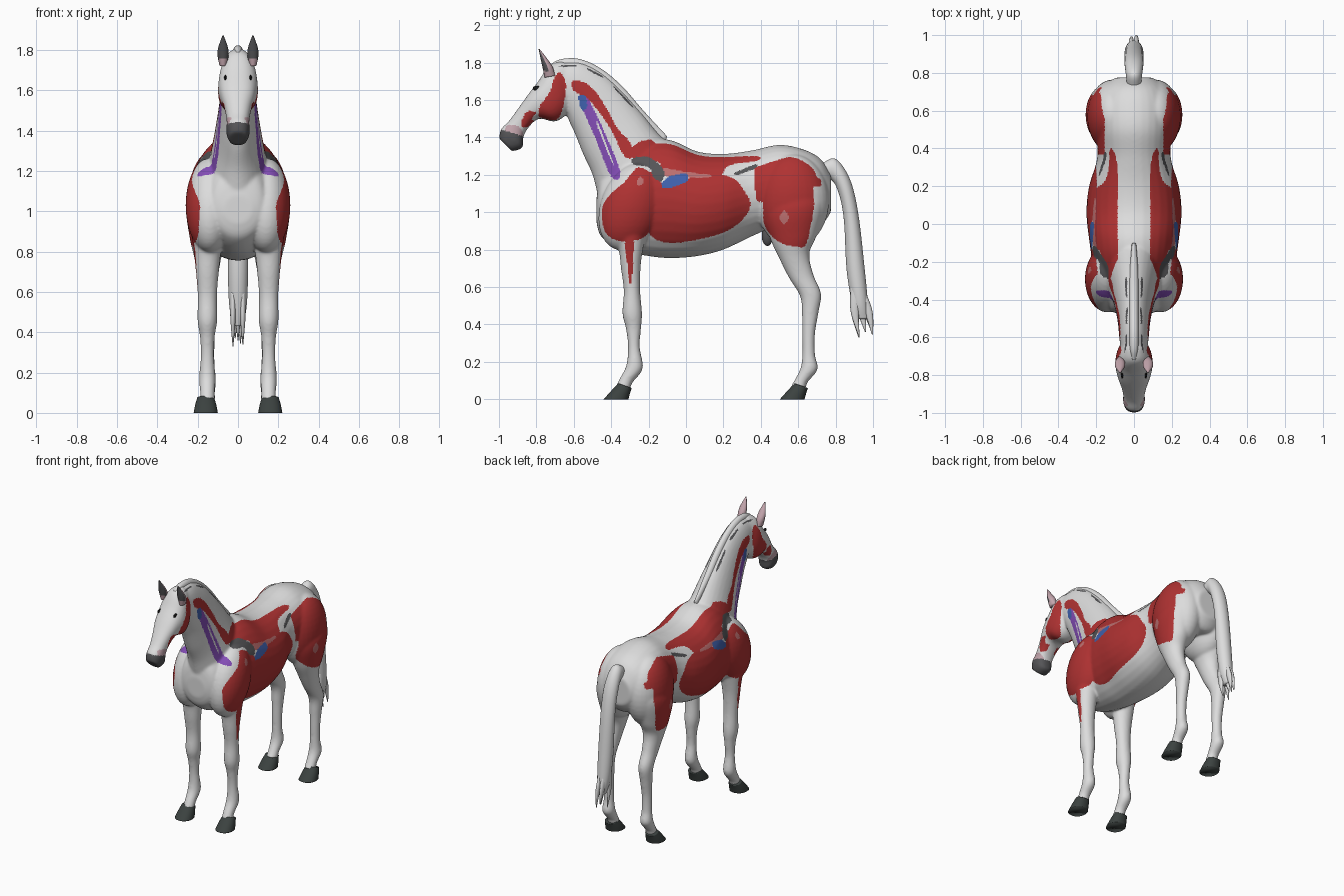
import bpy, bmesh, math
from mathutils import Matrix, Vector

COLOURS = {
    "skin white": (0.72, 0.72, 0.72), "muscle red": (0.43, 0.032, 0.032),
    "purple": (0.23, 0.075, 0.47), "blue": (0.05, 0.12, 0.42),
    "grey": (0.09, 0.09, 0.095), "hoof dark": (0.045, 0.055, 0.052),
    "pink": (0.55, 0.38, 0.42), "pale red": (0.50, 0.16, 0.16),
    "eye black": (0.01, 0.01, 0.01),
}
NAMES = list(COLOURS)
MATS = []
for n, c in COLOURS.items():
    m = bpy.data.materials.new(n)
    m.diffuse_color = (*c, 1)
    MATS.append(m)


def spline(pts, steps, closed=False):
    """Catmull-Rom curve through tuples of any length."""
    n, out = len(pts), []
    for i in range(n if closed else n - 1):
        if closed:
            q = [pts[(i + k) % n] for k in (-1, 0, 1, 2)]
        else:
            q = [pts[min(max(i + k, 0), n - 1)] for k in (-1, 0, 1, 2)]
        for s in range(steps):
            t = s / steps
            out.append(tuple(0.5 * (2 * b + (c - a) * t + (2 * a - 5 * b + 4 * c - d) * t * t
                                    + (3 * b - a - 3 * c + d) * t ** 3) for a, b, c, d in zip(*q)))
    return out if closed else out + [tuple(pts[-1])]


def loft(bm, sections, x=0.0, power=1.0, n=32, steps=6):
    """Skin over rings; a section is (y0, z0, y1, z1, half width)."""
    rings = []
    for y0, z0, y1, z1, hw in spline(sections, steps):
        ring = []
        for k in range(n):
            t = 2 * math.pi * k / n
            c, s = math.cos(t), math.sin(t)
            c = math.copysign(abs(c) ** power, c)
            s = math.copysign(abs(s) ** power, s)
            ring.append(bm.verts.new((x + hw * s, (y0 + y1) / 2 + (y0 - y1) / 2 * c,
                                      (z0 + z1) / 2 + (z0 - z1) / 2 * c)))
        rings.append(ring)
    for a, b in zip(rings, rings[1:]):
        for k in range(n):
            bm.faces.new((a[k], a[(k + 1) % n], b[(k + 1) % n], b[k]))
    bm.faces.new(rings[0])
    bm.faces.new(rings[-1])


def ball(bm, centre, radii, lean=0.0):
    shear = Matrix.Identity(4)
    shear[1][2] = lean
    bmesh.ops.create_uvsphere(bm, u_segments=32, v_segments=20, radius=1,
                              matrix=Matrix.Translation(centre) @ shear @ Matrix.Diagonal((*radii, 1)))


def finish(bm, name, colour="skin white"):
    bmesh.ops.recalc_face_normals(bm, faces=bm.faces[:])
    me = bpy.data.meshes.new(name)
    bm.to_mesh(me)
    bm.free()
    for m in MATS:
        me.materials.append(m)
    for p in me.polygons:
        p.use_smooth = True
        p.material_index = NAMES.index(colour)
    ob = bpy.data.objects.new(name, me)
    bpy.context.collection.objects.link(ob)
    return ob


# Body: torso, neck, head, muscles and legs fused into one skin
bm = bmesh.new()
loft(bm, [(-.478, 1.08, -.478, .94, .07), (-.45, 1.20, -.45, .865, .135), (-.35, 1.31, -.35, .80, .17),
          (-.20, 1.38, -.20, .765, .218), (-.08, 1.385, -.08, .755, .238), (.06, 1.325, .06, .765, .252),
          (.20, 1.312, .20, .80, .238), (.35, 1.33, .35, .87, .195), (.50, 1.36, .50, .93, .20),
          (.63, 1.335, .63, .93, .20), (.72, 1.285, .72, .93, .165), (.775, 1.20, .775, 1.0, .10)])
loft(bm, [(-.68, 1.80, -.65, 1.58, .070), (-.57, 1.805, -.63, 1.50, .078), (-.46, 1.755, -.59, 1.41, .085),
          (-.35, 1.66, -.55, 1.31, .097), (-.235, 1.53, -.50, 1.20, .117), (-.11, 1.385, -.46, 1.05, .145),
          (.05, 1.30, -.40, .90, .15)])
loft(bm, [(-.66, 1.81, -.60, 1.62, .06), (-.73, 1.785, -.635, 1.53, .09), (-.79, 1.70, -.70, 1.485, .099),
          (-.84, 1.635, -.785, 1.50, .085), (-.89, 1.565, -.84, 1.455, .066), (-.945, 1.49, -.87, 1.40, .056),
          (-.988, 1.445, -.875, 1.345, .058), (-1.0, 1.395, -.93, 1.325, .045)], power=.85)
for s in (-1, 1):
    ball(bm, (s * .14, -.292, 1.03), (.12, .17, .235), lean=.2)
    ball(bm, (s * .113, .57, 1.06), (.135, .195, .25))
    loft(bm, [(-.40, .95, -.20, .95, .085), (-.36, .80, -.23, .80, .068), (-.348, .70, -.243, .70, .057),
              (-.333, .58, -.245, .58, .048), (-.34, .46, -.235, .46, .049), (-.322, .38, -.24, .38, .037),
              (-.31, .28, -.247, .28, .033), (-.32, .18, -.231, .165, .041), (-.355, .11, -.285, .09, .036),
              (-.375, .07, -.30, .05, .038)], x=s * .152)
    loft(bm, [(.48, 1.16, .68, 1.18, .05), (.42, 1.0, .738, 1.05, .105), (.45, .86, .70, .88, .09),
              (.50, .75, .66, .78, .066),
              (.55, .65, .68, .67, .05), (.61, .55, .722, .565, .046), (.62, .45, .708, .46, .039),
              (.622, .35, .69, .35, .034), (.622, .24, .69, .24, .034), (.613, .17, .704, .16, .041),
              (.585, .11, .65, .09, .036), (.56, .07, .64, .05, .038)], x=s * .15)
body = finish(bm, "horse_body")
bpy.context.view_layer.objects.active = body
rm = body.modifiers.new("fuse", "REMESH")
rm.mode, rm.voxel_size, rm.use_smooth_shade = "VOXEL", .007, True
sm = body.modifiers.new("soften", "SMOOTH")
sm.factor, sm.iterations = .5, 14
for m in ("fuse", "soften"):
    bpy.ops.object.modifier_apply(modifier=m)

# Muscle patches: rounded outlines in (y, z), seen from the side
patches = []


def patch(colour, xmin, *flat):
    pts = spline(list(zip(flat[::2], flat[1::2])), 4, closed=True)
    ys, zs = zip(*pts)
    patches.append((NAMES.index(colour), xmin, pts, min(ys), max(ys), min(zs), max(zs)))


def inside(y, z, pts):
    hit = False
    for (a, b), (c, d) in zip(pts, pts[1:] + pts[:1]):
        if (b > z) != (d > z) and y < a + (z - b) * (c - a) / (d - b):
            hit = not hit
    return hit


# back, flank, shoulder, hindquarter
patch("muscle red", .085, -.25, 1.375, -.17, 1.39, -.04, 1.385, .02, 1.325, .18, 1.295, .38, 1.30, .38, 1.275,
      .23, 1.25, .17, 1.185, 0, 1.19, -.12, 1.215, -.14, 1.26, -.20, 1.28, -.28, 1.29, -.30, 1.33)
patch("muscle red", .13, -.02, 1.16, .02, 1.185, .18, 1.20, .26, 1.175, .315, 1.11, .345, 1.04, .31, .97, .22, .90,
      .07, .855, -.08, .835, -.17, .86, -.20, .91, -.17, 1.0, -.14, 1.12)
patch("muscle red", .165, -.45, 1.01, -.41, 1.09, -.33, 1.16, -.29, 1.21, -.25, 1.24, -.17, 1.20, -.13, 1.15,
      -.14, 1.0, -.19, .90, -.25, .855, -.35, .845, -.43, .89)
patch("muscle red", .155, .375, 1.295, .47, 1.31, .60, 1.285, .675, 1.235, .70, 1.19, .72, 1.175, .72, 1.14,
      .68, 1.13, .685, 1.04, .645, .835, .59, .815, .49, .845, .42, .93, .41, 1.05, .375, 1.075)
# neck, jaw, cheek, upper foreleg
patch("muscle red", .02, -.61, 1.70, -.545, 1.695, -.48, 1.64, -.42, 1.545, -.36, 1.44, -.30, 1.375, -.28, 1.30,
      -.33, 1.30, -.40, 1.44, -.465, 1.535, -.53, 1.61, -.60, 1.65)
patch("muscle red", .04, -.78, 1.57, -.73, 1.64, -.71, 1.70, -.68, 1.75, -.645, 1.70, -.65, 1.60, -.68, 1.505,
      -.74, 1.49, -.785, 1.51)
patch("muscle red", .03, -.855, 1.535, -.80, 1.535, -.825, 1.50, -.80, 1.48, -.84, 1.455, -.88, 1.465)
patch("muscle red", .16, -.325, .85, -.28, .85, -.295, .61, -.315, .73)
# neck band, veins, cartilage and tendon details
patch("purple", .02, -.57, 1.61, -.53, 1.615, -.44, 1.44, -.35, 1.21, -.40, 1.19, -.48, 1.385, -.545, 1.535)
patch("skin white", .02, -.475, 1.465, -.465, 1.465, -.39, 1.27, -.398, 1.27)
patch("blue", .02, -.575, 1.62, -.54, 1.62, -.53, 1.56, -.56, 1.55)
patch("pale red", .08, -.12, 1.235, 0, 1.215, .13, 1.20, .10, 1.185, -.10, 1.19)
patch("grey", .08, -.28, 1.29, -.20, 1.295, -.125, 1.235, -.125, 1.17, -.17, 1.18, -.20, 1.24, -.28, 1.255)
patch("blue", .08, -.125, 1.16, -.08, 1.195, 0, 1.205, .005, 1.165, -.07, 1.135, -.125, 1.13)
patch("grey", .08, .26, 1.21, .37, 1.255, .37, 1.235, .28, 1.20)
patch("pale red", .15, .525, 1.01, .55, .97, .525, .935, .50, .97)
patch("pale red", .15, -.245, 1.19, -.225, 1.165, -.25, 1.14, -.265, 1.16)
# seams beside the mane, pink nostril rim
for y0, z0, y1, z1 in ((-.67, 1.785, -.59, 1.788), (-.52, 1.768, -.45, 1.73), (-.38, 1.67, -.29, 1.575)):
    patch("grey", .01, y0, z0, y1, z1, y1 - .003, z1 - .008, y0 - .003, z0 - .008)
patch("pink", .02, -.955, 1.465, -.90, 1.46, -.875, 1.435, -.88, 1.405, -.96, 1.43)
grey = NAMES.index("grey")
for p in body.data.polygons:
    x, y, z = p.center
    p.material_index, p.use_smooth = 0, True
    for mi, xmin, pts, y0, y1, z0, z1 in patches:
        if abs(x) > xmin and y0 < y < y1 and z0 < z < z1 and inside(y, z, pts):
            p.material_index = mi
    if y < -.86 and z < 1.445 - .3 * (y + 1):  # dark muzzle
        p.material_index = grey

# Hooves
for part, dy in (("front", 0), ("hind", .942)):
    for side, s in (("left", 1), ("right", -1)):
        bm = bmesh.new()
        loft(bm, [(-.44 + dy, 0, -.308 + dy, 0, .06), (-.40 + dy, .045, -.30 + dy, .03, .053),
                  (-.362 + dy, .085, -.29 + dy, .06, .043)], x=s * .16, power=.9)
        finish(bm, f"{part}_hoof_{side}", "hoof dark")

# Ears and eyes
bpy.context.view_layer.update()
for side, s in (("left", 1), ("right", -1)):
    bm = bmesh.new()
    loft(bm, [(-.755, 1.72, -.70, 1.73, .018), (-.765, 1.765, -.712, 1.775, .027),
              (-.775, 1.81, -.738, 1.815, .024), (-.788, 1.872, -.782, 1.872, .003)], x=s * .074, n=20)
    ear = finish(bm, "ear_" + side, "pink")
    for p in ear.data.polygons:
        if p.normal.y < -.1 and p.center.z > 1.755:
            p.material_index = grey
    hit, at, _, _ = body.ray_cast(Vector((s * .5, -.797, 1.663)), Vector((-s, 0, 0)))
    bm = bmesh.new()
    ball(bm, (at.x if hit else s * .08, -.797, 1.663), (.006, .022, .013))
    finish(bm, "eye_" + side, "eye black")

# Mane ridge
bm = bmesh.new()
loft(bm, [(-.72, 1.795, -.71, 1.75, .015), (-.66, 1.820, -.66, 1.77, .022), (-.565, 1.818, -.575, 1.76, .024),
          (-.455, 1.768, -.48, 1.71, .024), (-.34, 1.672, -.37, 1.62, .024), (-.225, 1.54, -.26, 1.50, .022),
          (-.10, 1.405, -.12, 1.36, .012)])
finish(bm, "mane")

# Tail with ragged strands
bm = bmesh.new()
loft(bm, [(.71, 1.18, .73, 1.262, .035), (.78, 1.17, .80, 1.285, .043), (.82, 1.09, .875, 1.18, .05),
          (.845, .95, .92, 1.0, .05), (.858, .70, .955, .70, .05), (.885, .52, .972, .52, .042),
          (.905, .43, .975, .43, .02)])
for x, y, z in ((-.025, .925, .33), (0, .96, .36), (.024, .925, .34), (.012, .997, .345), (-.014, .99, .37)):
    loft(bm, [(.88, .60, .95, .60, .016), (y - .045, .47, y, .47, .013), (y - .003, z, y + .003, z, .002)],
         x=x, n=12)
finish(bm, "tail")

# Sheath under the belly
bm = bmesh.new()
ball(bm, (0, .435, .875), (.025, .03, .055))
finish(bm, "sheath", "grey")
